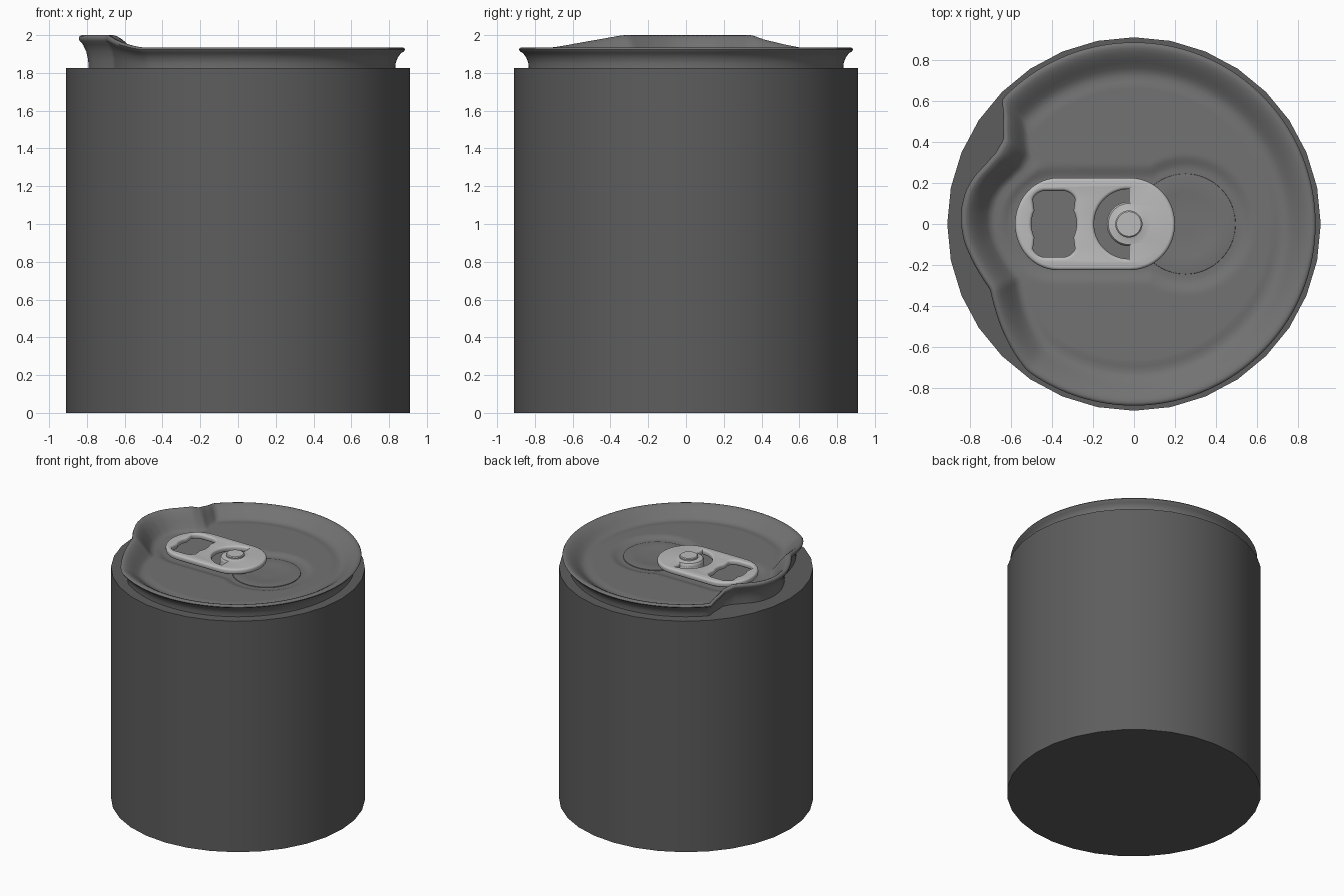
import bpy, bmesh, math
from math import sin, cos, pi, hypot

if "Cube" in bpy.data.objects:
    bpy.data.objects.remove(bpy.data.objects["Cube"])

def material(name, v):
    m = bpy.data.materials.new(name)
    m.diffuse_color = (v, v, v, 1)
    m.use_nodes = True
    m.node_tree.nodes["Principled BSDF"].inputs["Base Color"].default_value = m.diffuse_color
    return m

DARK, MID, LIGHT = material("dark_metal", 0.11), material("lid_metal", 0.17), material("tab_metal", 0.5)

def finish(ob, mat, angle=40):
    ob.data.materials.clear()
    ob.data.materials.append(mat)
    bpy.ops.object.select_all(action='DESELECT')
    ob.select_set(True)
    bpy.context.view_layer.objects.active = ob
    bpy.ops.object.shade_smooth_by_angle(angle=math.radians(angle))

def mesh_object(name, verts, faces, mat, angle=40):
    me = bpy.data.meshes.new(name)
    me.from_pydata(verts, [], faces)
    ob = bpy.data.objects.new(name, me)
    bpy.context.collection.objects.link(ob)
    bm = bmesh.new()
    bm.from_mesh(me)
    bmesh.ops.remove_doubles(bm, verts=bm.verts, dist=1e-5)
    bmesh.ops.recalc_face_normals(bm, faces=bm.faces)
    bm.to_mesh(me)
    bm.free()
    finish(ob, mat, angle)
    return ob

def ring_faces(rings, n):
    return [(i * n + j, i * n + (j + 1) % n, (i + 1) * n + (j + 1) % n, (i + 1) * n + j)
            for i in range(rings - 1) for j in range(n)]

def lathe(name, profile, cx, n, mat):
    verts = [(cx + r * cos(2 * pi * j / n), r * sin(2 * pi * j / n), z)
             for r, z in profile for j in range(n)]
    faces = ring_faces(len(profile), n)
    faces.append(tuple(range((len(profile) - 1) * n, len(profile) * n)))
    return mesh_object(name, verts, faces, mat)

def lerp(table, x):
    if x <= table[0][0]:
        return table[0][1]
    for (a, va), (b, vb) in zip(table, table[1:]):
        if x <= b:
            return va + (vb - va) * (x - a) / (b - a)
    return table[-1][1]

def smoothstep(a, b, x):
    t = min(1, max(0, (x - a) / (b - a)))
    return t * t * (3 - 2 * t)

# can body: plain 32-sided cylinder
bpy.ops.mesh.primitive_cylinder_add(vertices=32, radius=0.91, depth=1.825, location=(0, 0, 0.9125))
body = bpy.context.object
body.name = "can_body"
finish(body, DARK)

# lid: circular rim crushed into a raised spout on the left (angle -> radius, height)
N = 216
RADIUS = [(136.5, .885), (140, .83), (147, .757), (153, .758), (158.5, .782), (164, .815), (169, .836),
          (175, .845), (180, .843), (186, .832), (191, .814), (198, .79), (204.5, .77),
          (212, .796), (229.5, .868), (234, .885)]
HEIGHT = [(136.5, 1.935), (140, 1.95), (152, 2.0), (206, 2.0), (229, 1.945), (234, 1.935)]
rad = [lerp(RADIUS, j * 360 / N) for j in range(N)]
hgt = [lerp(HEIGHT, j * 360 / N) for j in range(N)]

# rim profile: inset from the edge, then height as a fraction from base to rim top
OUTER = [(.052, 0), (.05, .25), (.04, .5), (.022, .72), (.005, .82), (0, .9), (.005, .97), (.015, 1)]
INNER = [(.03, .97), (.05, .86), (.075, .66), (.1, .42), (.125, .18), (.145, .05), (.165, 0), (.19, .03), (.21, .08)]
FLOOR = 1.858

def panel_drop(x, y):
    # keyhole-shaped pocket around the tab and finger well
    px = min(max(x, -0.38), 0.2)
    d = min(hypot(x - px, y) - 0.27, hypot(x - 0.25, y) - 0.32)
    return 0.017 * (1 - smoothstep(-0.05, 0.02, d))

PANEL = 44
verts = []
for inset, f in OUTER:
    for j in range(N):
        a, r = 2 * pi * j / N, rad[j] - inset
        verts.append((r * cos(a), r * sin(a), 1.825 + (hgt[j] - 1.825) * f))
for inset, f in INNER:
    for j in range(N):
        a, r = 2 * pi * j / N, rad[j] - inset
        x, y = r * cos(a), r * sin(a)
        verts.append((x, y, FLOOR + ((1.935 if f < .1 else hgt[j]) - FLOOR) * f - panel_drop(x, y)))
for i in range(1, PANEL + 1):
    for j in range(N):
        a, r = 2 * pi * j / N, (rad[j] - 0.21) * (1 - i / (PANEL + 0.2))
        x, y = r * cos(a), r * sin(a)
        verts.append((x, y, FLOOR + 0.006 - panel_drop(x, y)))
rings = len(OUTER) + len(INNER) + PANEL
faces = ring_faces(rings, N)
faces.append(tuple(range((rings - 1) * N, rings * N)))
mesh_object("lid", verts, faces, MID, 50)

# finger well: shallow round plate beside the tab
lathe("finger_well", [(.246, 1.842), (.244, 1.852), (.22, 1.855), (.16, 1.854), (.13, 1.849), (.05, 1.849)],
      0.25, 64, MID)

# pull tab: outline with a finger hole and a C-shaped slot, filled and bevelled
def arc(cx, cy, rx, ry, a0, a1, n=16):
    return [(cx + rx * cos(math.radians(a0 + (a1 - a0) * k / n)),
             cy + ry * sin(math.radians(a0 + (a1 - a0) * k / n))) for k in range(n + 1)]

outline = arc(-0.02, 0, .22, .225, -90, 90, 28) + arc(-0.37, 0, .21, .225, 90, 270, 28)
hole = (arc(-0.35, 0.1, .067, .062, 20, 90, 8) + arc(-0.43, 0.1, .067, .062, 90, 160, 8)
        + arc(-0.39, 0, .11, .13, 150, 210, 8)
        + arc(-0.43, -0.1, .067, .062, 200, 270, 8) + arc(-0.35, -0.1, .067, .062, 270, 340, 8)
        + arc(-0.39, 0, .11, .13, -30, 30, 8))
slot = arc(-0.025, 0, .17, .17, 90, 270, 28) + arc(-0.025, 0, .108, .108, 270, 90, 28)

cu = bpy.data.curves.new("pull_tab", 'CURVE')
cu.dimensions, cu.fill_mode = '2D', 'BOTH'
cu.extrude, cu.bevel_depth, cu.bevel_resolution, cu.offset = 0.006, 0.016, 3, -0.016
for pts in (outline, hole, slot):
    sp = cu.splines.new('POLY')
    sp.points.add(len(pts) - 1)
    for p, (x, y) in zip(sp.points, pts):
        p.co = (x, y, 0, 1)
    sp.use_cyclic_u = True
tab = bpy.data.objects.new("pull_tab", cu)
bpy.context.collection.objects.link(tab)
tab.location.z = 1.888
bpy.ops.object.select_all(action='DESELECT')
tab.select_set(True)
bpy.context.view_layer.objects.active = tab
bpy.ops.object.convert(target='MESH')
tab = bpy.context.object
bm = bmesh.new()
bm.from_mesh(tab.data)
bmesh.ops.remove_doubles(bm, verts=bm.verts, dist=1e-5)
bmesh.ops.recalc_face_normals(bm, faces=bm.faces)
bm.to_mesh(tab.data)
bm.free()
finish(tab, LIGHT)

# rivet with its collar
lathe("rivet", [(.108, 1.845), (.108, 1.9), (.1, 1.91), (.075, 1.913), (.066, 1.916),
                (.066, 1.926), (.06, 1.932)], -0.025, 48, LIGHT)
